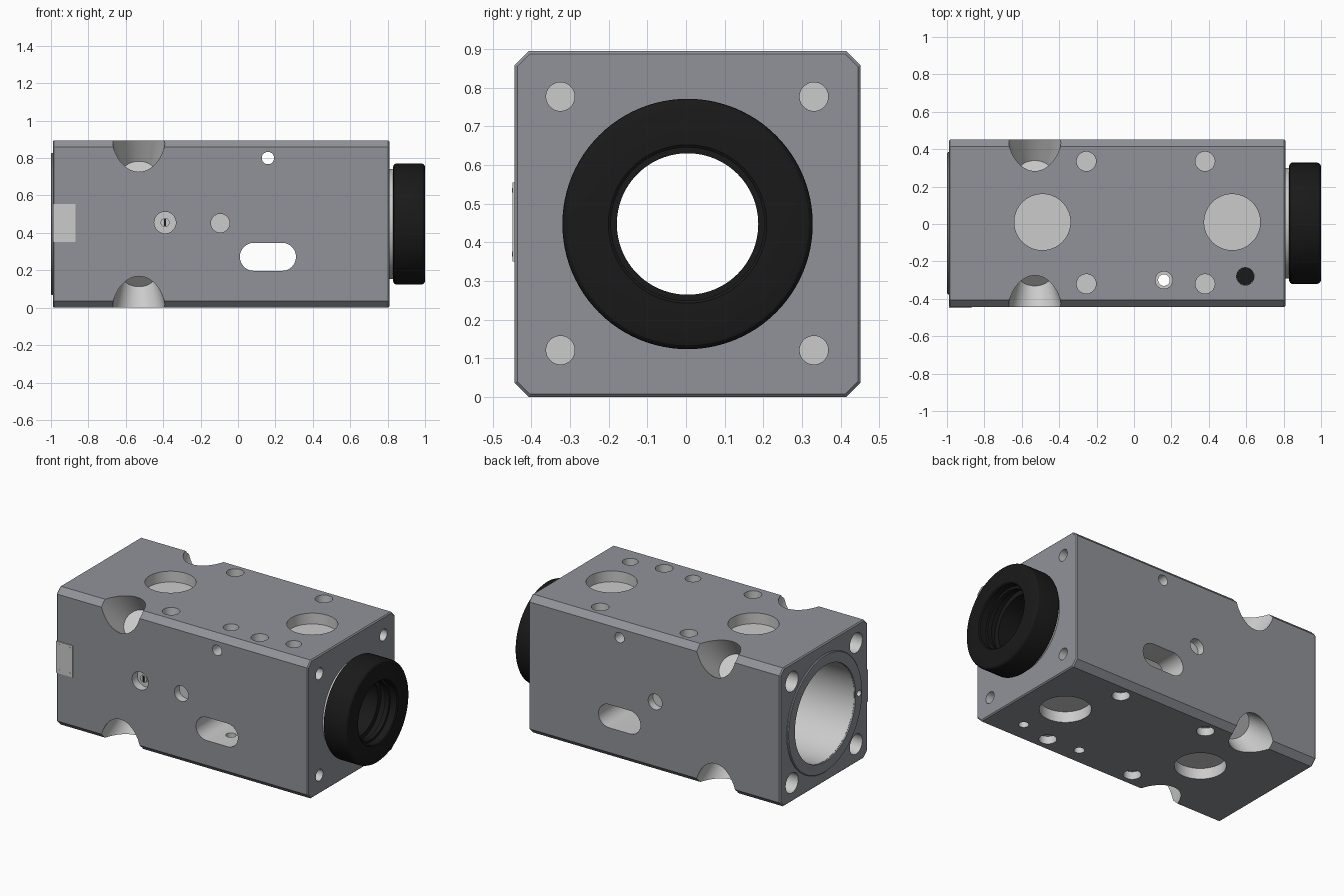
import bpy, bmesh, math
from mathutils import Vector

if "Cube" in bpy.data.objects:
    bpy.data.objects.remove(bpy.data.objects["Cube"])

CY, CZ, H = 0.004, 0.4475, 0.4475      # body axis and half width
X0, X1 = -0.99, 0.81                   # body ends


def material(name, rgb):
    m = bpy.data.materials.new(name)
    m.diffuse_color = (*rgb, 1)
    m.use_nodes = True
    m.node_tree.nodes["Principled BSDF"].inputs["Base Color"].default_value = m.diffuse_color
    return m


PAINT = material("grey_paint", (0.28, 0.29, 0.32))
BARE = material("bare_metal", (0.8, 0.8, 0.8))
BLACK = material("black_rubber", (0.01, 0.01, 0.01))


def finish(name, bm, mat):
    bmesh.ops.recalc_face_normals(bm, faces=bm.faces)
    me = bpy.data.meshes.new(name)
    bm.to_mesh(me)
    bm.free()
    me.materials.append(mat)
    ob = bpy.data.objects.new(name, me)
    bpy.context.collection.objects.link(ob)
    return ob


def rod(name, a, b, r0, r1=None, mat=BARE, seg=48):
    """Cylinder or cone from point a to point b."""
    a, b = Vector(a), Vector(b)
    bm = bmesh.new()
    bmesh.ops.create_cone(bm, cap_ends=True, segments=seg, radius1=r0,
                          radius2=r0 if r1 is None else r1, depth=(b - a).length)
    ob = finish(name, bm, mat)
    rot = (b - a).to_track_quat('Z', 'Y').to_matrix().to_4x4()
    rot.translation = (a + b) / 2
    ob.data.transform(rot)
    return ob


def prism(name, pts, lo, hi, axis, mat, bevel=0.0):
    """Extrude a 2D outline along x or y."""
    bm = bmesh.new()
    place = (lambda u, v, d: (d, u, v)) if axis == 'x' else (lambda u, v, d: (u, d, v))
    ends = [[bm.verts.new(place(u, v, d)) for u, v in pts] for d in (lo, hi)]
    caps = [bm.faces.new(e) for e in ends]
    n = len(pts)
    for i in range(n):
        j = (i + 1) % n
        bm.faces.new((ends[0][i], ends[0][j], ends[1][j], ends[1][i]))
    if bevel:
        edges = [e for c in caps for e in c.edges]
        bmesh.ops.bevel(bm, geom=edges, offset=bevel, segments=1, affect='EDGES')
    return finish(name, bm, mat)


def lathe(name, profile, mat, seg=96):
    """Turn a closed (x, radius) profile about the body axis."""
    bm = bmesh.new()
    rings = []
    for k in range(seg):
        t = 2 * math.pi * k / seg
        rings.append([bm.verts.new((x, CY + r * math.cos(t), CZ + r * math.sin(t)))
                      for x, r in profile])
    n = len(profile)
    for k in range(seg):
        p, q = rings[k], rings[(k + 1) % seg]
        for i in range(n):
            j = (i + 1) % n
            bm.faces.new((p[i], p[j], q[j], q[i]))
    return finish(name, bm, mat)


def cut(target, cutters):
    bpy.context.view_layer.objects.active = target
    for c in cutters:
        m = target.modifiers.new("cut", 'BOOLEAN')
        m.operation, m.solver, m.object = 'DIFFERENCE', 'EXACT', c
        m.material_mode = 'TRANSFER'
        bpy.ops.object.modifier_apply(modifier=m.name)


# Chamfered square body
h, c = H, H - 0.037
octagon = [(-h, -c), (-c, -h), (c, -h), (h, -c), (h, c), (c, h), (-c, h), (-h, c)]
body = prism("body", [(CY + u, CZ + v) for u, v in octagon], X0, X1, 'x', PAINT, 0.007)

cutters = []


def drill(a, b, r0, r1=None, seg=48):
    ob = rod("cutter", a, b, r0, r1, seg=seg)
    ob.hide_render = True
    cutters.append(ob)
    return ob


# Main bore and nose opening
drill((-1.05, CY, CZ), (0.70, CY, CZ), 0.31, seg=96)
drill((0.65, CY, CZ), (0.90, CY, CZ), 0.22, seg=96)

# Tapered pockets on the four long edges
for sy in (-1, 1):
    for sz in (-1, 1):
        d = Vector((0, sy, sz)) / math.sqrt(2)
        corner = Vector((-0.53, CY + sy * H, CZ + sz * H))
        drill(corner + d * 0.05, corner - d * 0.25, 0.155, 0.091)

# Top and bottom pockets and screw holes
for s in (-1, 1):
    face = CZ + s * H
    for x in (-0.49, 0.525):
        drill((x, 0.01, face + s * 0.05), (x, 0.01, face - s * 0.07), 0.15, seg=64)
    for x in (-0.255, 0.38):
        for y in (-0.32, 0.335):
            drill((x, y, face + s * 0.05), (x, y, face - s * 0.05), 0.052)

# Stepped through hole, plugged hole and small bottom hole
drill((0.16, -0.30, 0.95), (0.16, -0.30, 0.845), 0.046)
drill((0.16, -0.30, 0.95), (0.16, -0.30, -0.05), 0.031)
drill((0.595, -0.28, 0.95), (0.595, -0.28, 0.78), 0.047)
drill((0.595, -0.28, -0.05), (0.595, -0.28, 0.08), 0.03)

# Side holes, the cross hole and the lock recess
drill((0.16, -0.6, 0.80), (0.16, 0.6, 0.80), 0.033)
for s in (-1, 1):
    y = CY + s * H
    drill((-0.095, y + s * 0.05, 0.452), (-0.095, y - s * 0.05, 0.452), 0.05)
drill((-0.39, -0.5, 0.455), (-0.39, -0.39, 0.455), 0.058)

# Slot through both sides
outline = []
for cx, start in ((0.235, -90), (0.085, 90)):
    for k in range(17):
        t = math.radians(start + 180 * k / 16)
        outline.append((cx + 0.075 * math.cos(t), 0.272 + 0.075 * math.sin(t)))
slot = prism("slot_cutter", outline, -0.6, 0.6, 'y', BARE)
slot.hide_render = True
cutters.append(slot)

# Corner holes on both ends
for y in (-0.325, 0.331):
    for z in (0.121, 0.777):
        drill((0.9, y, z), (0.74, y, z), 0.037)
        drill((-1.05, y, z), (-0.84, y, z), 0.064)
pin_hole = drill((-1.05, -0.342, CZ), (-0.93, -0.342, CZ), 0.02)
cut(body, cutters)

# Rear flange ring
flange = lathe("rear_flange", [(-0.98, 0.311), (-0.98, 0.38), (-0.995, 0.38),
                               (-1.0, 0.375), (-1.0, 0.311)], PAINT)
cut(flange, [pin_hole])

# Nose collar and black nose with inner sleeve
neck = lathe("nose_collar", [(0.80, 0.21), (0.80, 0.295), (0.84, 0.295), (0.84, 0.21)], BARE)
nose = lathe("nose_ring", [
    (0.45, 0.183), (0.45, 0.305), (0.69, 0.305), (0.69, 0.215), (0.83, 0.215),
    (0.83, 0.308), (0.834, 0.318), (0.844, 0.324), (0.980, 0.324), (0.990, 0.321),
    (0.997, 0.314), (1.0, 0.304), (1.0, 0.205), (0.995, 0.198), (0.95, 0.198),
    (0.95, 0.183), (0.92, 0.183), (0.92, 0.215), (0.87, 0.215), (0.87, 0.183)], BLACK)

# Black plug, lock pin with key slot
plug = rod("top_plug", (0.595, -0.28, 0.775), (0.595, -0.28, 0.79), 0.0465, mat=BLACK)
pin = rod("lock_pin", (-0.39, -0.385, 0.455), (-0.39, -0.41, 0.455), 0.024)
key = prism("lock_key_slot", [(-0.396, 0.437), (-0.384, 0.437), (-0.384, 0.473),
                              (-0.396, 0.473)], -0.412, -0.405, 'y', BLACK)

# Side plate with four rivets
yf = CY - H
prism("side_plate", [(-0.988, 0.35), (-0.87, 0.35), (-0.87, 0.555), (-0.988, 0.555)],
      yf - 0.005, yf + 0.01, 'y', BARE)
rivets = [rod("plate_rivet", (x, yf, z), (x, yf - 0.0065, z), 0.006, seg=16)
          for x in (-0.968, -0.89) for z in (0.37, 0.535)]

# Remove cutters and smooth the round parts
for ob in cutters:
    bpy.data.objects.remove(ob, do_unlink=True)
for ob in [body, flange, neck, nose, plug, pin] + rivets:
    bpy.ops.object.select_all(action='DESELECT')
    ob.select_set(True)
    bpy.context.view_layer.objects.active = ob
    bpy.ops.object.shade_smooth_by_angle(angle=math.radians(25))
